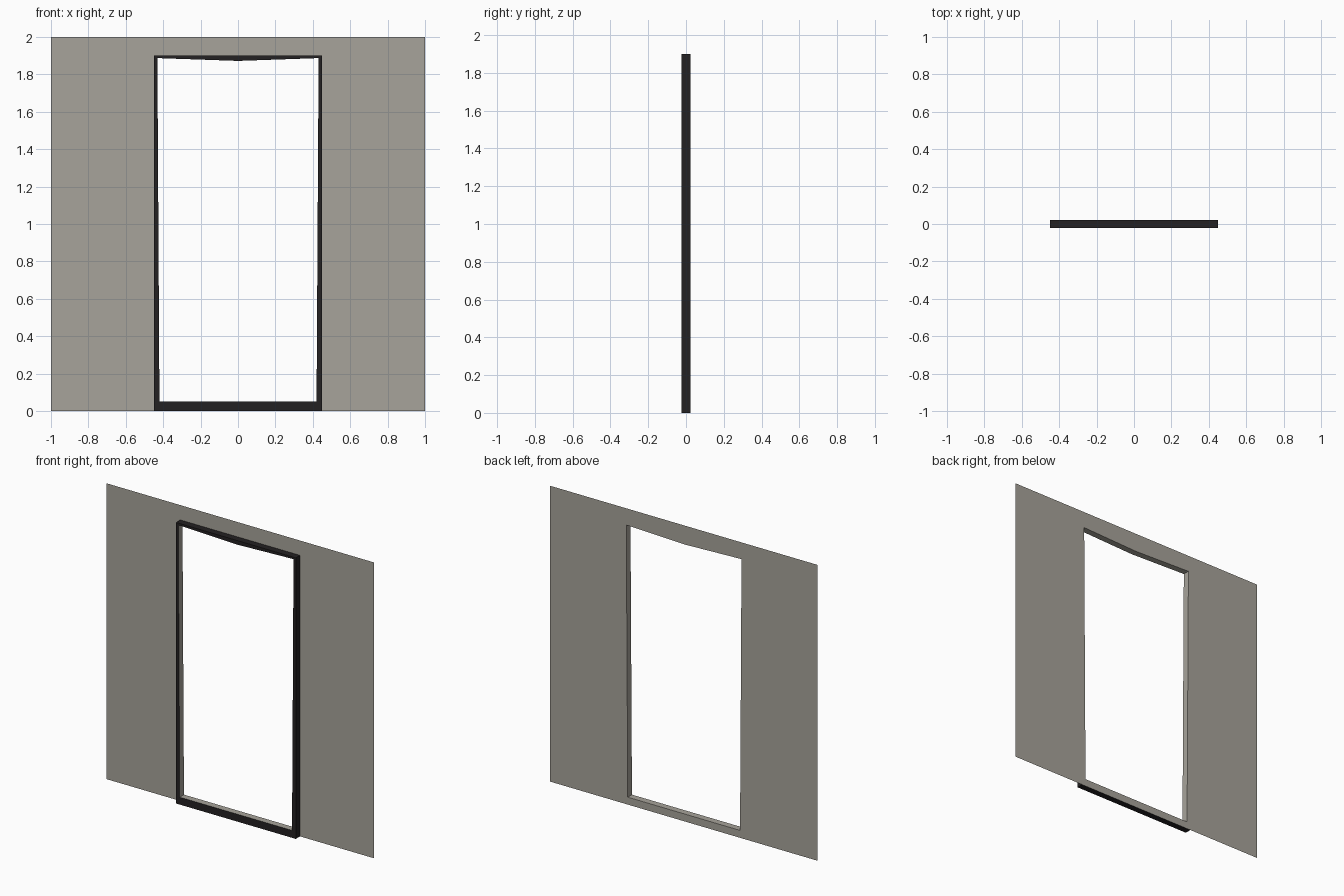
import bpy, bmesh

if "Cube" in bpy.data.objects:
    bpy.data.objects.remove(bpy.data.objects["Cube"])

def material(name, rgb):
    m = bpy.data.materials.new(name)
    m.diffuse_color = (*rgb, 1)
    m.use_nodes = True
    m.node_tree.nodes["Principled BSDF"].inputs["Base Color"].default_value = m.diffuse_color
    return m

grey = material("warm grey", (0.39, 0.37, 0.325))
black = material("near black", (0.017, 0.015, 0.016))

FRONT, BACK = -0.0225, 0.0225

# Outlines (x, z), counter-clockwise from the bottom left, with a top midpoint
def outline(w_low, w_high, low, high, mid):
    return [(-w_low, low), (w_low, low), (w_high, high), (0, mid), (-w_high, high)]

wall_edge = outline(1, 1, 0, 2, 2)
frame_edge = outline(0.448, 0.448, 0, 1.9, 1.9)
opening = outline(0.42, 0.431, 0.05, 1.887, 1.872)

def build(name, mat, strips):
    """Each strip joins two outlines, given as (outline, y) pairs."""
    bm = bmesh.new()
    for (a, ya), (b, yb) in strips:
        va = [bm.verts.new((x, ya, z)) for x, z in a]
        vb = [bm.verts.new((x, yb, z)) for x, z in b]
        n = len(va)
        for i in range(n):
            j = (i + 1) % n
            bm.faces.new((va[i], va[j], vb[j], vb[i]))
    bmesh.ops.remove_doubles(bm, verts=bm.verts, dist=1e-5)
    me = bpy.data.meshes.new(name)
    bm.to_mesh(me)
    bm.free()
    me.materials.append(mat)
    ob = bpy.data.objects.new(name, me)
    bpy.context.collection.objects.link(ob)

# Thin wall sheet with the grey lining of the doorway
build("wall_with_doorway", grey, [
    ((wall_edge, BACK), (opening, BACK)),
    ((opening, BACK), (opening, FRONT)),
])

# Dark frame: outer sides and front ring
build("door_frame", black, [
    ((frame_edge, BACK), (frame_edge, FRONT)),
    ((frame_edge, FRONT), (opening, FRONT)),
])
